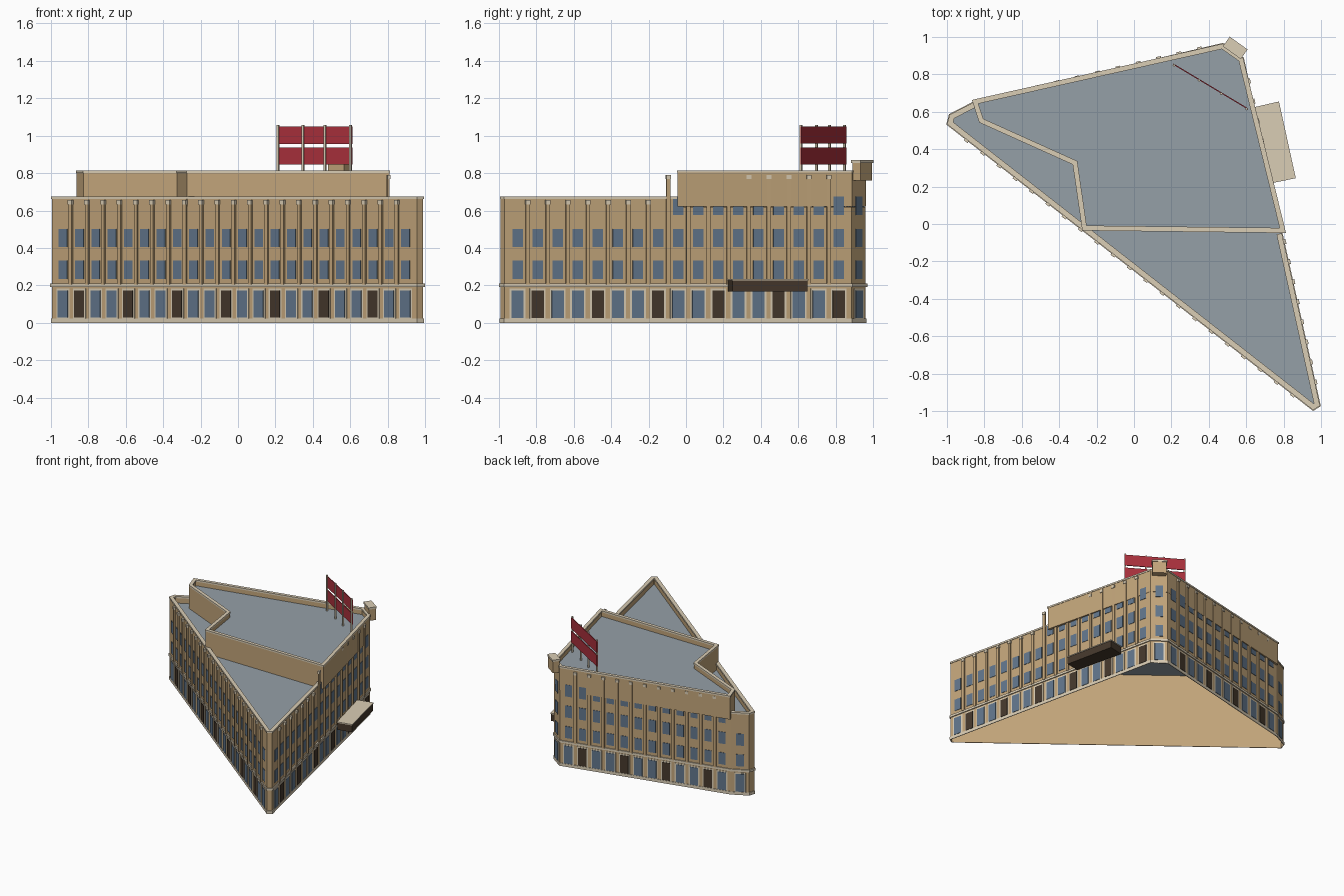
import bpy, bmesh
from mathutils import Vector

cube = bpy.data.objects.get("Cube")
if cube:
    bpy.data.objects.remove(cube, do_unlink=True)


def material(name, r, g, b):
    m = bpy.data.materials.new(name)
    m.use_nodes = True
    m.diffuse_color = (r, g, b, 1)
    m.node_tree.nodes["Principled BSDF"].inputs["Base Color"].default_value = (r, g, b, 1)
    return m


TAN = material("tan stone", 0.54, 0.375, 0.195)
CREAM = material("cream trim", 0.70, 0.61, 0.46)
GLASS = material("blue glass", 0.12, 0.18, 0.26)
BROWN = material("dark brown", 0.06, 0.04, 0.025)
GREY = material("roof grey", 0.30, 0.35, 0.39)
RED = material("sign red", 0.40, 0.03, 0.045)

parts = {}


def prism(name, mat, pts, z0, z1, caps=True):
    """Add an upright prism over a plan polygon to the named part."""
    bm, _ = parts.setdefault(name, (bmesh.new(), mat))
    low = [bm.verts.new((p[0], p[1], z0)) for p in pts]
    high = [bm.verts.new((p[0], p[1], z1)) for p in pts]
    if caps:
        bm.faces.new(low[::-1])
        bm.faces.new(high)
    n = len(pts)
    for i in range(n):
        j = (i + 1) % n
        bm.faces.new((low[i], low[j], high[j], high[i]))


def normal(p, q):
    d = (q - p).normalized()
    return Vector((d.y, -d.x))


def offset(pts, d):
    """Mitred offset of a counter-clockwise polygon, outward positive."""
    out = []
    for i, p in enumerate(pts):
        a = normal(pts[i - 1], p)
        b = normal(p, pts[(i + 1) % len(pts)])
        out.append(p + (a + b) * (d / (1 + a.dot(b))))
    return out


def rim(name, mat, pts, outer, inner, z0, z1, edges):
    o, n = offset(pts, outer), offset(pts, inner)
    for i in edges:
        j = (i + 1) % len(pts)
        prism(name, mat, (o[i], o[j], n[j], n[i]), z0, z1)


def strip(name, mat, p, q, t, width, depth, z0, z1, back=0.0004):
    """Upright plate on the wall p-q, centred at distance t."""
    d = (q - p).normalized()
    n = normal(p, q)
    a, b = p + d * (t - width / 2), p + d * (t + width / 2)
    prism(name, mat, (a + n * back, a + n * depth, b + n * depth, b + n * back)[::-1], z0, z1)


def vecs(*pairs):
    return [Vector(p) for p in pairs]


# Plan outlines
plan = vecs((0.7866, -0.05), (0.58, 0.885), (0.475, 0.96), (-0.86, 0.645),
            (-0.982, 0.582), (-0.995, 0.535), (0.958, -0.99), (0.99, -0.97))
upper = vecs((0.809, -0.045), (0.581, 0.886), (0.475, 0.961), (-0.863, 0.661),
             (-0.825, 0.545), (-0.325, 0.32), (-0.274, -0.032))
all_edges = range(len(plan))
low_edges = range(3, len(plan))

# Open-bottomed shell, roofs and upper block
prism("outer_walls", TAN, plan, 0, 0.62, caps=False)
prism("lower_roof", GREY, offset(plan, -0.001), 0.612, 0.62)
prism("upper_block", TAN, upper, 0.6205, 0.758)
prism("upper_roof", GREY, offset(upper, -0.01), 0.75, 0.766)

# Parapets, belt course and plinth
rim("lower_parapet", TAN, plan, 0, -0.021, 0.62, 0.662, low_edges)
rim("lower_coping", CREAM, plan, 0.004, -0.025, 0.662, 0.676, low_edges)
rim("upper_parapet", TAN, upper, 0, -0.02, 0.758, 0.802, range(len(upper)))
rim("upper_coping", CREAM, upper, 0.003, -0.024, 0.802, 0.815, range(len(upper)))
rim("belt_course", CREAM, plan, 0.008, 0.0004, 0.192, 0.21, all_edges)
rim("plinth", CREAM, plan, 0.005, 0.0004, 0, 0.024, all_edges)


def facade(p, q, bays, margin, tall):
    """Windows, doors and pilasters; tall(point) tells where a third floor stands."""
    d = (q - p).normalized()
    step = ((q - p).length - 2 * margin) / bays
    for i in range(bays):
        t = margin + step * (i + 0.5)
        strip("ground_surrounds", CREAM, p, q, t, 0.086, 0.003, 0.024, 0.183)
        kind = ("doors", BROWN) if i % 3 == 1 else ("shop_windows", GLASS)
        strip(*kind, p, q, t, 0.066, 0.006, 0.027, 0.172)
        rows = [0.235, 0.405]
        if tall(p + d * t):
            rows.append(0.577)
        for z in rows:
            strip("windows", GLASS, p, q, t, 0.057, 0.0035, z, z + 0.097)
        if i:
            t -= step / 2
            top = 0.79 if tall(p + d * t) else 0.655
            strip("pilasters", TAN, p, q, t, 0.021, 0.012, 0.205, top - 0.022)
            strip("pilaster_caps", CREAM, p, q, t, 0.026, 0.016, top - 0.022, top)


facade(plan[5], plan[6], 22, 0.022, lambda v: False)
facade(plan[7], plan[1], 17, 0.016, lambda v: v.y > -0.12)
facade(plan[2], plan[3], 12, 0.015, lambda v: True)
facade(plan[1], plan[2], 1, 0.01, lambda v: True)
facade(plan[3], plan[4], 1, 0.01, lambda v: False)

# Corner pylon
c0, c1 = plan[1], plan[2]
mid = (c1 - c0).length / 2
strip("corner_pylon", TAN, c0, c1, mid, 0.105, 0.05, 0.76, 0.855, -0.004)
strip("corner_pylon_cap", CREAM, c0, c1, mid, 0.117, 0.055, 0.855, 0.87, -0.008)

# Entrance canopy
canopy = vecs((0.745, 0.22), (0.865, 0.245), (0.775, 0.655), (0.645, 0.625))
prism("canopy", BROWN, offset(canopy, -0.004), 0.168, 0.226)
prism("canopy_top", CREAM, canopy, 0.226, 0.234)

# Rooftop sign with posts on its front
s0, s1 = Vector((0.21, 0.855)), Vector((0.61, 0.615))
length = (s1 - s0).length
for z in (0.845, 0.957):
    strip("sign_panels", RED, s0, s1, length / 2, length, 0.003, z, z + 0.092, -0.003)
for f in (0.015, 0.35, 0.645, 0.985):
    strip("sign_posts", CREAM, s0, s1, f * length, 0.012, 0.01, 0.76, 1.058, -0.002)

# Turn the collected parts into objects
for name, (bm, mat) in parts.items():
    bmesh.ops.recalc_face_normals(bm, faces=bm.faces)
    me = bpy.data.meshes.new(name)
    bm.to_mesh(me)
    bm.free()
    me.materials.append(mat)
    bpy.context.collection.objects.link(bpy.data.objects.new(name, me))
